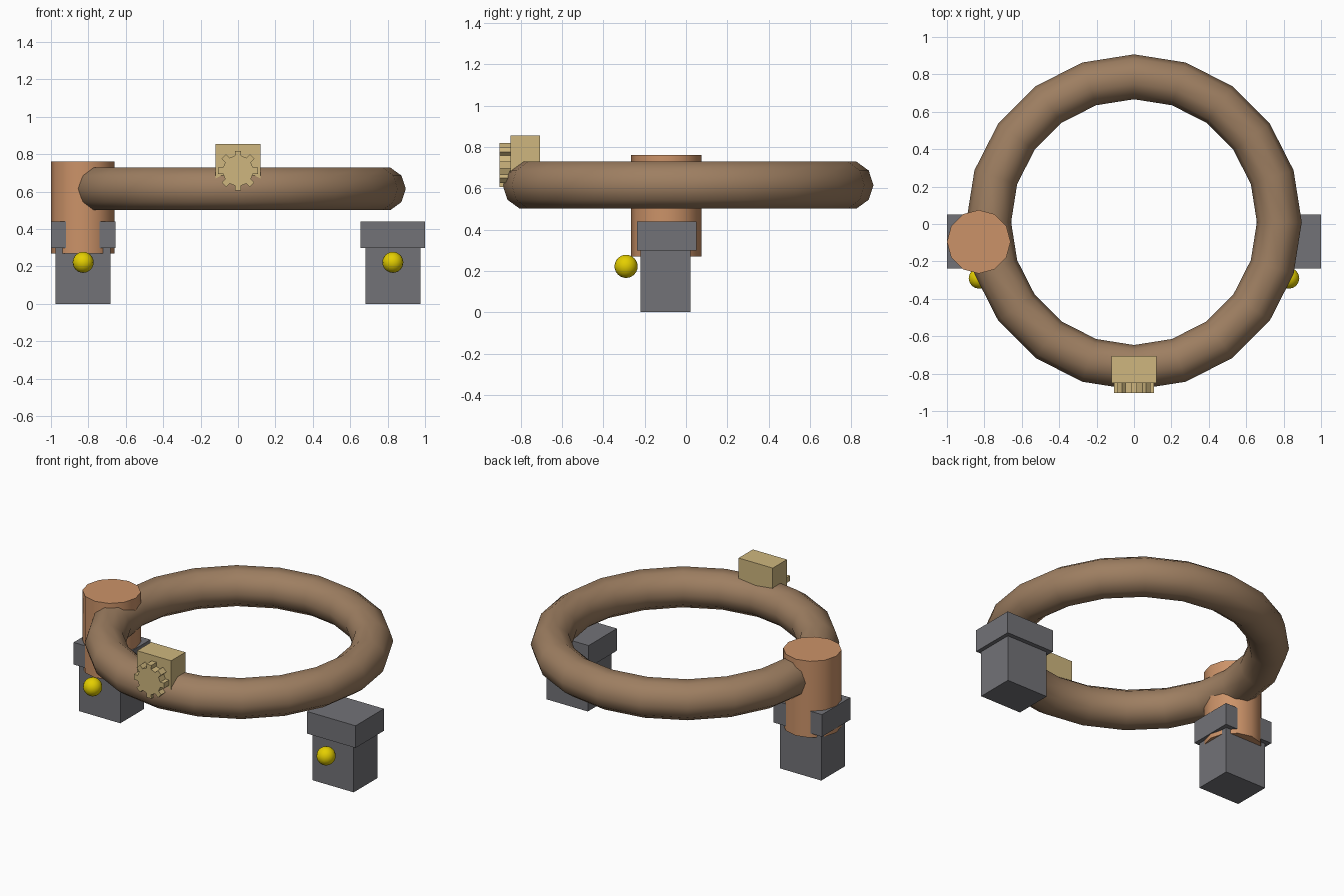
import bpy, bmesh
from math import cos, sin, pi, radians

if "Cube" in bpy.data.objects:
    bpy.data.objects.remove(bpy.data.objects["Cube"])


def material(name, rgb):
    m = bpy.data.materials.new(name)
    m.diffuse_color = (*rgb, 1)
    m.use_nodes = True
    m.node_tree.nodes["Principled BSDF"].inputs["Base Color"].default_value = m.diffuse_color
    return m


BROWN = material("brown", (0.34, 0.21, 0.12))
COPPER = material("copper", (0.60, 0.29, 0.14))
TAN = material("tan", (0.62, 0.47, 0.21))
YELLOW = material("yellow", (0.78, 0.62, 0.0))
GREY = material("dark_grey", (0.17, 0.17, 0.185))


def finish(name, mat, smooth=False):
    ob = bpy.context.object
    ob.name = name
    ob.data.materials.append(mat)
    if smooth:
        bpy.ops.object.shade_smooth_by_angle(angle=radians(50))
    return ob


def box(name, lo, hi, mat):
    centre = [(a + b) / 2 for a, b in zip(lo, hi)]
    bpy.ops.mesh.primitive_cube_add(size=1, location=centre)
    ob = finish(name, mat)
    ob.scale = [b - a for a, b in zip(lo, hi)]
    bpy.ops.object.transform_apply(location=False, rotation=False, scale=True)
    return ob


# ring
bpy.ops.mesh.primitive_torus_add(major_segments=20, minor_segments=10,
                                 major_radius=0.777, minor_radius=0.12,
                                 location=(0, 0.01, 0.615))
finish("ring", BROWN, True)

# upright sleeve on the left side of the ring
bpy.ops.mesh.primitive_cylinder_add(vertices=12, radius=0.17, depth=0.49,
                                    location=(-0.83, -0.095, 0.515))
finish("sleeve", COPPER, True)

# left and right posts, each with a cap block and a round knob
for side, s in (("left", -1), ("right", 1)):
    x = 0.828 * s
    box(side + "_post", (x - 0.147, -0.22, 0), (x + 0.147, 0.022, 0.30), GREY)
    box(side + "_cap", (x - 0.172, -0.237, 0.298), (x + 0.172, 0.05, 0.44), GREY)
    bpy.ops.mesh.primitive_uv_sphere_add(segments=16, ring_count=12, radius=0.056,
                                         location=(x, -0.29, 0.222))
    finish(side + "_knob", YELLOW, True)

# latch block at the front of the ring
box("latch_block", (-0.121, -0.85, 0.565), (0.121, -0.706, 0.856), TAN)

# toothed wheel on the latch face
TEETH = 8
bm = bmesh.new()
rim = []
for i in range(TEETH):
    a = pi / 2 + i * 2 * pi / TEETH
    for da, r in ((-0.20, 0.082), (-0.16, 0.108), (0.16, 0.108), (0.20, 0.082)):
        rim.append(bm.verts.new((r * cos(a + da), -0.903, 0.712 + r * sin(a + da))))
face = bm.faces.new(rim)
ext = bmesh.ops.extrude_face_region(bm, geom=[face], use_keep_orig=True)
bmesh.ops.translate(bm, vec=(0, 0.058, 0),
                    verts=[g for g in ext["geom"] if isinstance(g, bmesh.types.BMVert)])
bmesh.ops.recalc_face_normals(bm, faces=bm.faces)
mesh = bpy.data.meshes.new("toothed_wheel")
bm.to_mesh(mesh)
bm.free()
mesh.materials.append(TAN)
bpy.context.collection.objects.link(bpy.data.objects.new("toothed_wheel", mesh))
